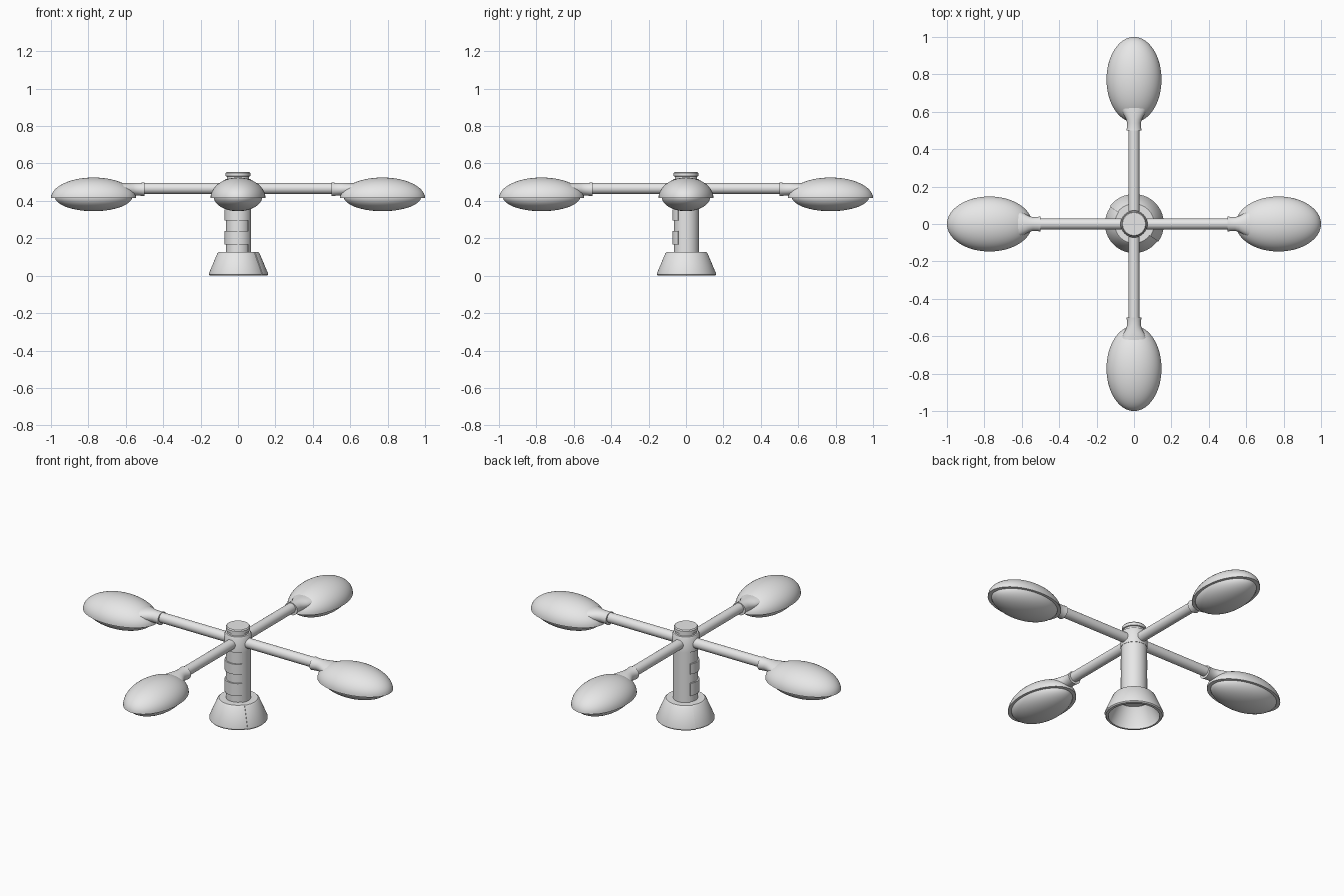
import bpy, bmesh
from math import sin, cos, pi, radians
from mathutils import Matrix

if "Cube" in bpy.data.objects:
    bpy.data.objects.remove(bpy.data.objects["Cube"])

grey = bpy.data.materials.new("light_grey")
grey.use_nodes = True
grey.diffuse_color = (0.8, 0.8, 0.8, 1)
grey.node_tree.nodes["Principled BSDF"].inputs["Base Color"].default_value = (0.8, 0.8, 0.8, 1)


def finish(name, bm, matrix=Matrix()):
    """Turn a bmesh into a smooth shaded object."""
    bmesh.ops.remove_doubles(bm, verts=bm.verts, dist=0.0001)
    bmesh.ops.recalc_face_normals(bm, faces=bm.faces)
    mesh = bpy.data.meshes.new(name)
    bm.to_mesh(mesh)
    bm.free()
    mesh.transform(matrix)
    mesh.materials.append(grey)
    obj = bpy.data.objects.new(name, mesh)
    bpy.context.collection.objects.link(obj)
    bpy.ops.object.select_all(action='DESELECT')
    obj.select_set(True)
    bpy.context.view_layer.objects.active = obj
    bpy.ops.object.shade_smooth_by_angle(angle=radians(35))
    return obj


def skin(bm, rings, closed_rows, closed_path):
    """Join successive rings of vertices with quads."""
    n, m = len(rings), len(rings[0])
    for i in range(n if closed_path else n - 1):
        a, b = rings[i], rings[(i + 1) % n]
        for j in range(m if closed_rows else m - 1):
            k = (j + 1) % m
            bm.faces.new((a[j], a[k], b[k], b[j]))


def lathe(name, profile, start=0, sweep=360, steps=64, closed=False, matrix=Matrix()):
    """Spin an (r, z) profile; a partial sweep gets flat end walls."""
    bm = bmesh.new()
    full = sweep == 360
    rings = []
    for i in range(steps if full else steps + 1):
        a = radians(start + sweep * i / steps)
        rings.append([bm.verts.new((r * cos(a), r * sin(a), z)) for r, z in profile])
    skin(bm, rings, closed, full)
    if not full:
        bm.faces.new(rings[0])
        bm.faces.new(rings[-1])
    return finish(name, bm, matrix)


def loft(name, sections, matrix, sides=32):
    """Elliptical sections (x, half width, half height, centre z) along x."""
    bm = bmesh.new()
    rings = [[bm.verts.new((x, w * cos(2 * pi * j / sides), z + h * sin(2 * pi * j / sides)))
              for j in range(sides)] for x, w, h, z in sections]
    skin(bm, rings, True, False)
    bm.faces.new(rings[0])
    bm.faces.new(rings[-1])
    return finish(name, bm, matrix)


SEAM = -36          # the door half runs clockwise from here
ARM_Z = 0.467


def base_profile(inset):
    r = 0.16 - inset
    return [(0, 0.112), (0.09, 0.112), (0.138, 0.02), (0.138, 0), (r - 0.006, 0),
            (r, 0.006), (r, 0.014), (0.116 - inset, 0.118), (0.108 - inset, 0.126), (0, 0.126)]


# Hollow flared base, made of a fixed half and a slightly recessed cover half
lathe("base_back", base_profile(0), SEAM, 180, 40, closed=True)
lathe("base_cover", base_profile(0.005), SEAM + 180, 180, 40, closed=True)


# Pole, with raised cover bands on the door half
def half_tube(name, radius, low, high, start):
    lathe(name, [(0, low), (radius, low), (radius, high), (0, high)], start, 180, 32, closed=True)


half_tube("pole_back", 0.07, 0.12, 0.45, SEAM)
half_tube("pole_front", 0.064, 0.12, 0.45, SEAM + 180)
half_tube("lower_door", 0.072, 0.166, 0.24, SEAM + 180)
half_tube("upper_door", 0.072, 0.294, 0.355, SEAM + 180)

# Hub and cap
lathe("hub", [(0, 0.425), (0.072, 0.425), (0.072, 0.51), (0.068, 0.516), (0.06, 0.518),
              (0.06, 0.53), (0.066, 0.532), (0.066, 0.549), (0.061, 0.555), (0, 0.555)])

# Lamp shell outline: outer dome, rim lip and inner dome
STEPS = 14
outer = [(cos(pi / 2 * i / STEPS), 0.11 * sin(pi / 2 * i / STEPS)) for i in range(STEPS + 1)]
inner = [(0.9 * r, 0.9 * z) for r, z in reversed(outer)]
lens = [(cos(pi / 2 * i / STEPS), -0.078 * sin(pi / 2 * i / STEPS)) for i in range(STEPS + 1)]

for i, side in enumerate(("left", "back", "right", "front")):
    turn = Matrix.Rotation(i * pi / 2, 4, 'Z')

    def oval(length, width, z):
        return turn @ Matrix.Translation((0.7725, 0, z)) @ Matrix.Diagonal((length, width, 1, 1))

    loft(side + "_arm", [(0.02, 0.029, 0.029, ARM_Z), (0.52, 0.029, 0.029, ARM_Z)], turn, 24)
    loft(side + "_lamp_neck", [(0.5, 0.041, 0.037, 0.462), (0.515, 0.038, 0.035, 0.462),
                               (0.54, 0.037, 0.034, 0.463), (0.56, 0.042, 0.034, 0.463),
                               (0.58, 0.052, 0.034, 0.463), (0.61, 0.066, 0.033, 0.464),
                               (0.65, 0.07, 0.028, 0.466)], turn)
    lathe(side + "_lamp_shell", outer + inner, closed=True, matrix=oval(0.2275, 0.147, 0.415))
    lathe(side + "_lamp_lens", lens, matrix=oval(0.207, 0.13, 0.423))
